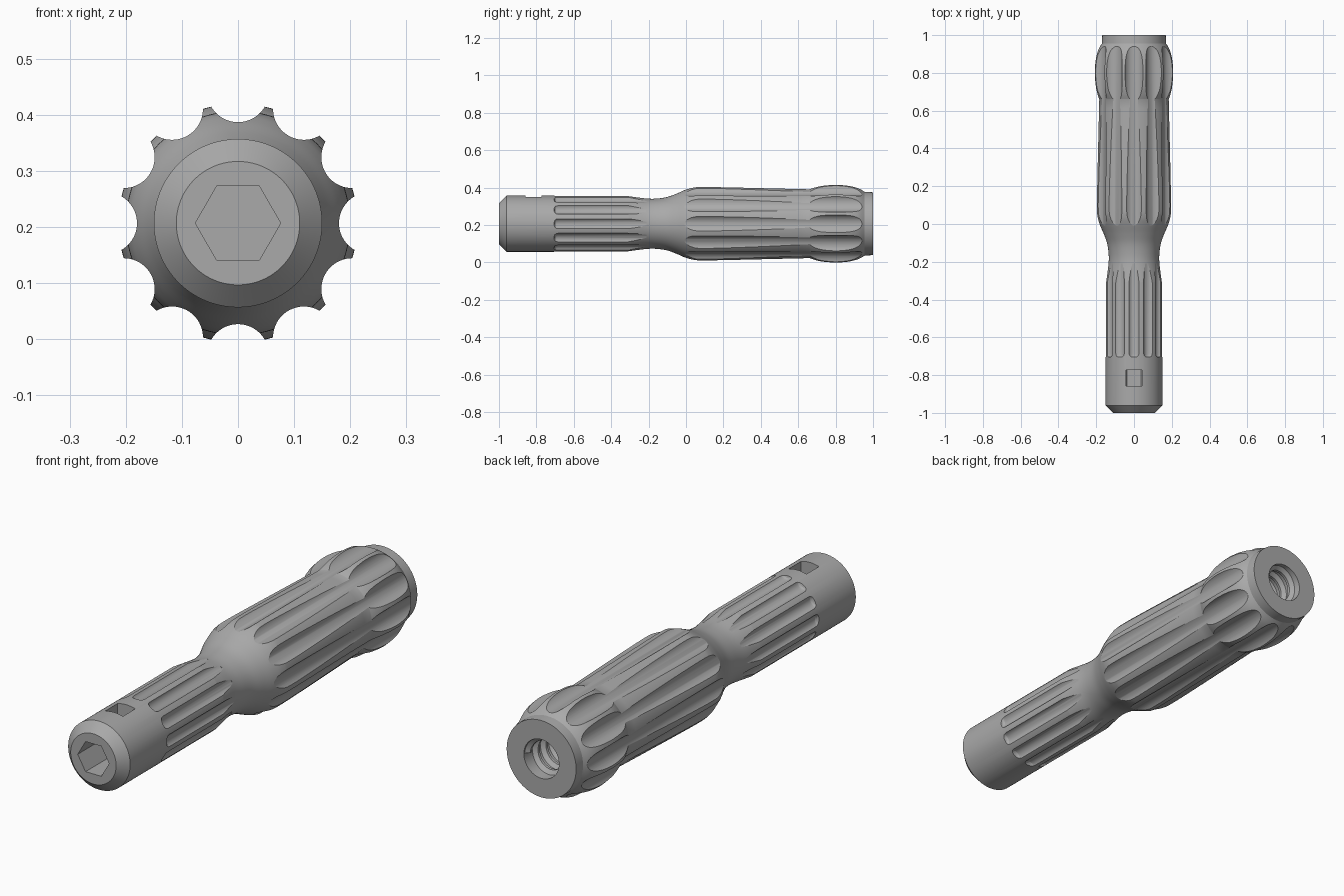
import bpy, bmesh
from math import cos, sin, pi, radians

if "Cube" in bpy.data.objects:
    bpy.data.objects.remove(bpy.data.objects["Cube"], do_unlink=True)

AXIS_Z = 0.207

grey = bpy.data.materials.new("mid grey")
grey.use_nodes = True
colour = (0.4, 0.4, 0.4, 1)
grey.diffuse_color = colour
grey.node_tree.nodes["Principled BSDF"].inputs["Base Color"].default_value = colour


def smooth(points, steps=6):
    """Catmull-Rom curve through (y, radius) points."""
    padded = [points[0]] + points + [points[-1]]
    out = []
    for a, b, c, d in zip(padded, padded[1:], padded[2:], padded[3:]):
        for i in range(steps):
            t = i / steps
            out.append(tuple(0.5 * (2 * q + (r - p) * t + (2 * p - 5 * q + 4 * r - s) * t * t
                                    + (3 * q - p - 3 * r + s) * t ** 3)
                             for p, q, r, s in zip(a, b, c, d)))
    return out + [points[-1]]


def bridge_rings(bm, rings):
    """Skin a row of vertex rings and cap both ends."""
    n = len(rings[0])
    for low, high in zip(rings, rings[1:]):
        for i in range(n):
            j = (i + 1) % n
            bm.faces.new((low[i], low[j], high[j], high[i]))
    bm.faces.new(rings[0])
    bm.faces.new(rings[-1])


def lathe(bm, profile, segments, cx=0.0, cz=AXIS_Z):
    """Turn a (y, radius) profile about an axis along y."""
    bridge_rings(bm, [[bm.verts.new((cx + r * cos(2 * pi * i / segments), y,
                                     cz + r * sin(2 * pi * i / segments)))
                       for i in range(segments)] for y, r in profile])


def make_object(name, bm):
    bmesh.ops.recalc_face_normals(bm, faces=bm.faces)
    mesh = bpy.data.meshes.new(name)
    bm.to_mesh(mesh)
    bm.free()
    mesh.materials.append(grey)
    obj = bpy.data.objects.new(name, mesh)
    bpy.context.collection.objects.link(obj)
    return obj


def select(obj):
    bpy.ops.object.select_all(action='DESELECT')
    obj.select_set(True)
    bpy.context.view_layer.objects.active = obj


def carve(target, cutter):
    """Subtract the cutter from the target and discard it."""
    cutter.hide_render = True
    mod = target.modifiers.new("carve", 'BOOLEAN')
    mod.operation = 'DIFFERENCE'
    mod.solver = 'EXACT'
    mod.object = cutter
    select(target)
    bpy.ops.object.modifier_apply(modifier=mod.name)
    bpy.data.objects.remove(cutter, do_unlink=True)


def flute_cutters(name, profile, distance, segments, count=12):
    bm = bmesh.new()
    for k in range(count):
        a = 2 * pi * k / count
        lathe(bm, profile, segments, distance * cos(a), AXIS_Z + distance * sin(a))
    return make_object(name, bm)


# Handle body: chamfered shank, narrow neck, tapered grip, bulge and end collar
neck_and_grip = smooth([(-0.31, 0.15), (-0.26, 0.142), (-0.2, 0.134), (-0.15, 0.135),
                        (-0.1, 0.143), (-0.05, 0.161), (0, 0.183), (0.04, 0.196),
                        (0.09, 0.2), (0.25, 0.197), (0.66, 0.185)])
bulge = smooth([(0.66, 0.185), (0.69, 0.197), (0.73, 0.207), (0.8, 0.213),
                (0.87, 0.207), (0.92, 0.192), (0.955, 0.17)])
bm = bmesh.new()
lathe(bm, [(-1, 0.11), (-0.96, 0.15)] + neck_and_grip + bulge[1:] + [(1, 0.168)], 144)
body = make_object("handle_body", bm)

# Flutes along the grip and bulge, then along the shank
carve(body, flute_cutters("grip_flute_cutter", [(-0.1, 0.055), (1.1, 0.055)], 0.235, 64))
carve(body, flute_cutters("shank_flute_cutter",
                          [(-0.705, 0.018), (-0.702, 0.025), (-0.696, 0.03),
                           (-0.685, 0.0325), (-0.21, 0.0325)], 0.1665, 48))

# Hexagonal socket in the front end
bm = bmesh.new()
lathe(bm, [(-1.1, 0.076), (-0.74, 0.076)], 6)
carve(body, make_object("hex_socket_cutter", bm))

# Square window from the top into the socket
bm = bmesh.new()
bmesh.ops.create_cube(bm, size=1)
bmesh.ops.scale(bm, vec=(0.086, 0.086, 0.25), verts=bm.verts)
bmesh.ops.translate(bm, vec=(0, -0.815, AXIS_Z + 0.075), verts=bm.verts)
carve(body, make_object("window_cutter", bm))

# Bore in the back end
bm = bmesh.new()
lathe(bm, [(0.55, 0.085), (1.1, 0.085)], 64)
carve(body, make_object("bore_cutter", bm))

# Helical thread ridge inside the bore
PITCH, STEPS, TURNS = 0.055, 48, 7
section = [(-0.022, 0.088), (-0.006, 0.068), (0.006, 0.068), (0.022, 0.088)]
bm = bmesh.new()
rings = []
for i in range(STEPS * TURNS + 1):
    a = 2 * pi * i / STEPS
    y0 = 0.975 - PITCH * i / STEPS
    rings.append([bm.verts.new((r * cos(a), y0 + dy, AXIS_Z + r * sin(a))) for dy, r in section])
bridge_rings(bm, rings)
thread = make_object("bore_thread", bm)

for obj in (body, thread):
    select(obj)
    bpy.ops.object.shade_smooth_by_angle(angle=radians(25))
